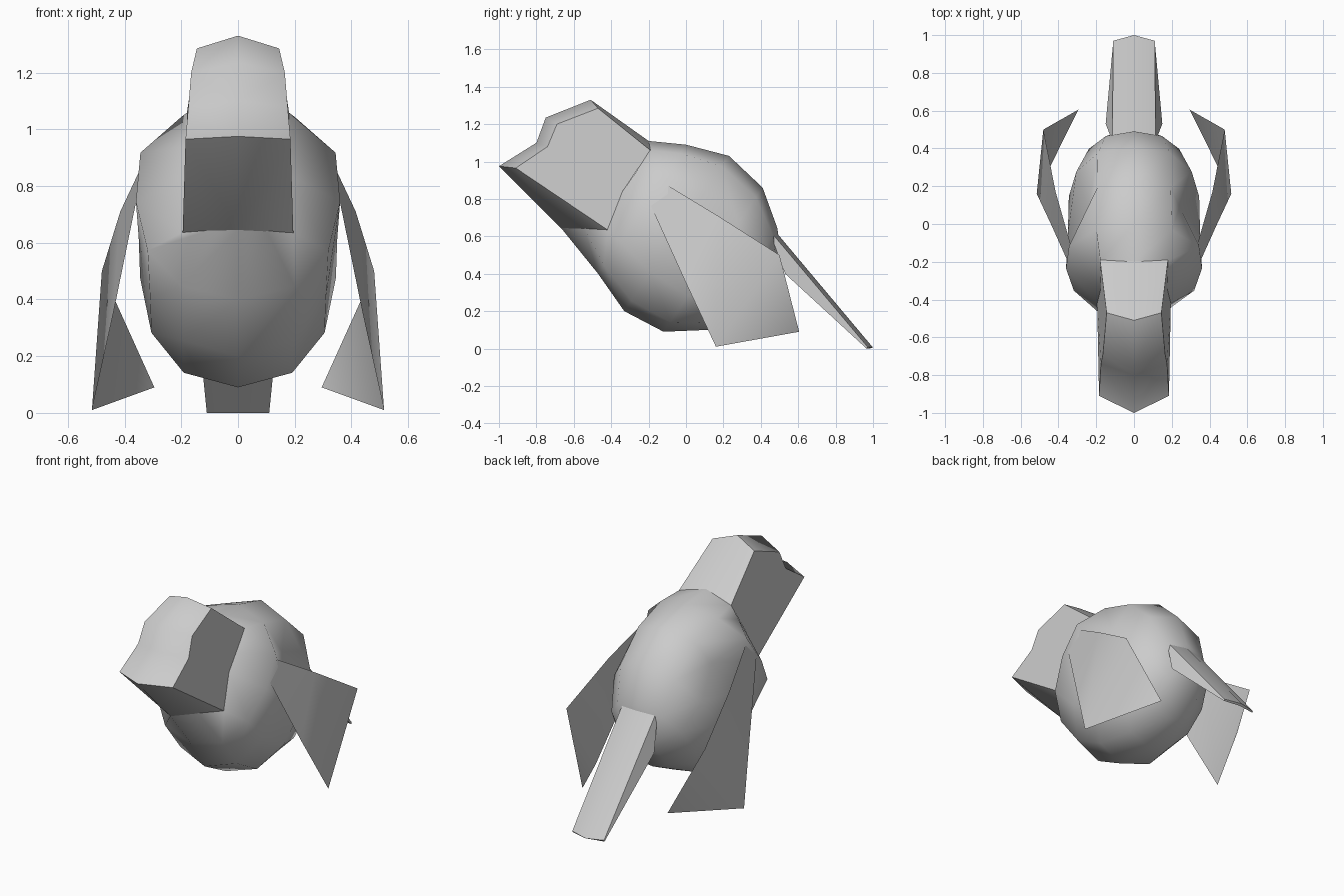
import bpy, bmesh, math

if "Cube" in bpy.data.objects:
    bpy.data.objects.remove(bpy.data.objects["Cube"])


def make(name, verts, faces, angle=30, mirror=False):
    mesh = bpy.data.meshes.new(name)
    mesh.from_pydata(verts, [], faces)
    bm = bmesh.new()
    bm.from_mesh(mesh)
    bmesh.ops.recalc_face_normals(bm, faces=bm.faces)
    bm.to_mesh(mesh)
    bm.free()
    obj = bpy.data.objects.new(name, mesh)
    bpy.context.collection.objects.link(obj)
    if mirror:
        mod = obj.modifiers.new("Mirror", 'MIRROR')
        mod.use_clip = True
    bpy.ops.object.select_all(action='DESELECT')
    obj.select_set(True)
    bpy.context.view_layer.objects.active = obj
    bpy.ops.object.shade_smooth_by_angle(angle=math.radians(angle))
    return obj


# Egg-shaped body: neck loop, then tilted rings as back (y, z), belly (y, z), half width
neck = [(0, -0.20, 1.11), (0.178, -0.195, 1.06), (0.176, -0.27, 0.94), (0.174, -0.34, 0.84),
        (0.194, -0.42, 0.638), (0.10, -0.545, 0.645), (0, -0.67, 0.647)]
rings = [
    ((0.00, 1.09), (-0.47, 0.40), 0.36),
    ((0.23, 1.03), (-0.33, 0.20), 0.35),
    ((0.41, 0.86), (-0.12, 0.09), 0.345),
    ((0.49, 0.64), (0.12, 0.10), 0.27),
    ((0.50, 0.44), (0.33, 0.20), 0.13),
]
SIDES = 12
verts = neck + [(-x, y, z) for x, y, z in neck[5:0:-1]]
for r, (top, low, w) in enumerate(rings):
    for k in range(SIDES):
        a = 2 * math.pi * k / SIDES
        s, c = math.sin(a), math.cos(a)
        x = math.copysign(abs(s) ** 0.85, s) * w if abs(s) > 1e-6 else 0.0
        if k in (2, SIDES - 2):                 # raised shoulder, hollow behind it
            x *= (1.08, 0.78, 1, 1, 1)[r]
        t = (1 + c) / 2
        verts.append((x, low[0] + (top[0] - low[0]) * t, low[1] + (top[1] - low[1]) * t))
faces = []
for r in range(len(rings)):
    for k in range(SIDES):
        n = (k + 1) % SIDES
        a, b = r * SIDES, (r + 1) * SIDES
        faces.append((a + k, a + n, b + n, b + k))
faces.append(tuple(range(len(rings) * SIDES, (len(rings) + 1) * SIDES)))
make("body", verts, faces, angle=60)

# Angular head: centre line, then side outline, then throat
centre = [(0, -1, 0.975), (0, -0.80, 1.10), (0, -0.75, 1.235), (0, -0.51, 1.33), (0, -0.20, 1.11)]
side = [(0.185, -0.91, 0.965), (0.175, -0.74, 1.08), (0.165, -0.69, 1.20), (0.145, -0.47, 1.285),
        (0.18, -0.19, 1.06), (0.175, -0.34, 0.84), (0.195, -0.42, 0.635)]
throat = [(0, -0.67, 0.645)]
faces = [(i, i + 1, i + 6, i + 5) for i in range(4)]
faces += [tuple(range(5, 12)), (0, 5, 12), (5, 11, 12)]
make("head", centre + side + throat, faces, angle=55, mirror=True)

# Wedge tail
tail = [(0, 0.45, 0.66), (0, 1.0, 0.005), (0.115, 0.44, 0.64), (0.11, 0.97, 0.01),
        (0.15, 0.53, 0.40), (0, 0.53, 0.40), (0, 0.98, 0.0), (0.11, 0.965, 0.0)]
make("tail", tail, [(0, 1, 3, 2), (2, 3, 7, 4), (4, 7, 6, 5), (1, 6, 7, 3)], mirror=True)

# Thin folded wings
wing = [(0.335, -0.11, 0.88), (0.415, 0.17, 0.71), (0.48, 0.50, 0.50),
        (0.295, 0.605, 0.09), (0.515, 0.16, 0.01), (0.44, 0.0, 0.35), (0.35, -0.20, 0.79)]
make("wings", wing, [(0, 1, 5, 6), (1, 2, 4, 5), (2, 3, 4)], angle=80, mirror=True)
